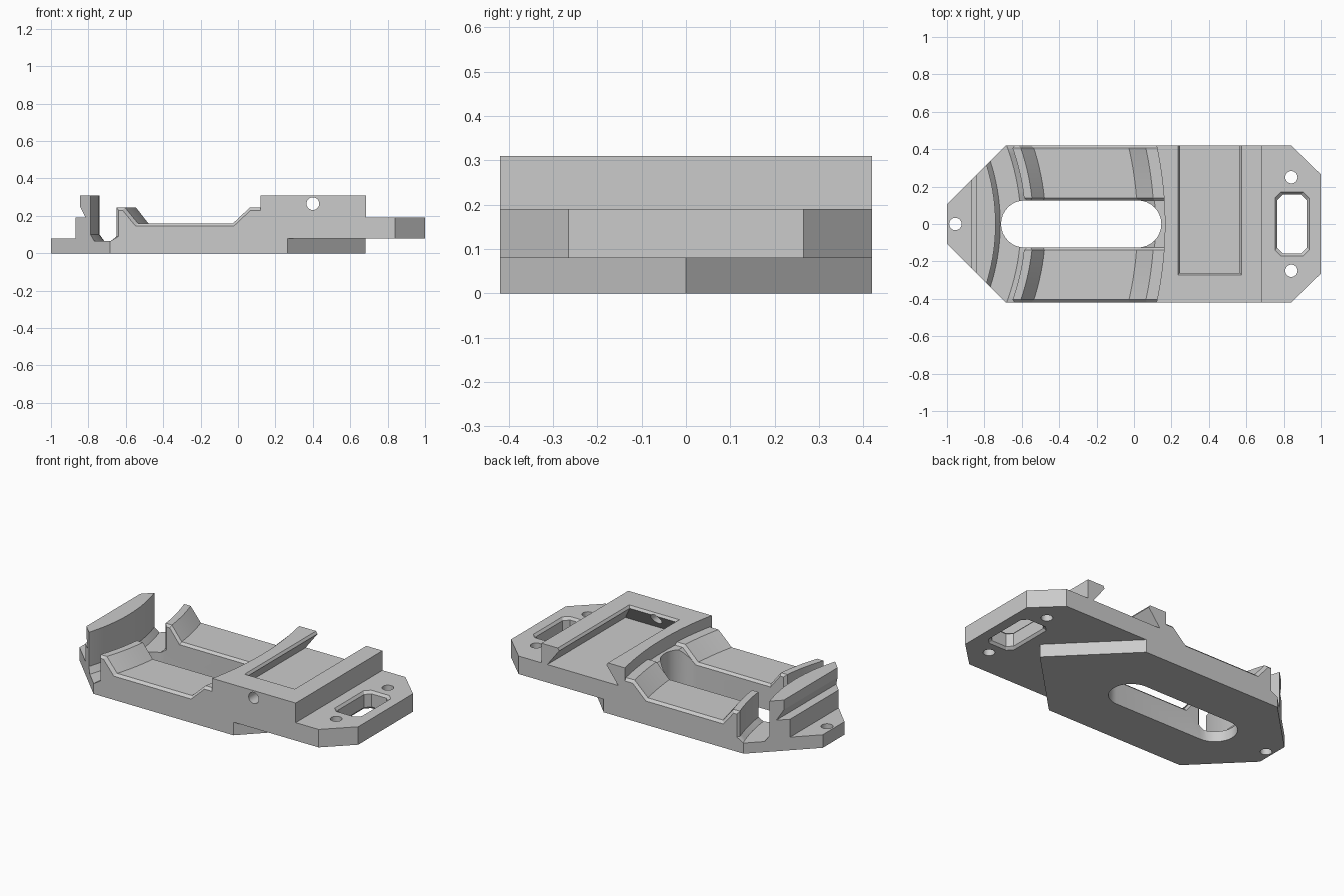
import bpy, bmesh, math

if "Cube" in bpy.data.objects:
    bpy.data.objects.remove(bpy.data.objects["Cube"])

grey = bpy.data.materials.new("plain grey")
grey.diffuse_color = (0.6, 0.6, 0.6, 1)
grey.use_nodes = True
grey.node_tree.nodes["Principled BSDF"].inputs["Base Color"].default_value = grey.diffuse_color


def loft(name, rings):
    """Closed solid through rings of equal point count."""
    bm = bmesh.new()
    vs = [[bm.verts.new(p) for p in r] for r in rings]
    n = len(rings[0])
    for a, b in zip(vs, vs[1:]):
        for i in range(n):
            j = (i + 1) % n
            bm.faces.new((a[i], a[j], b[j], b[i]))
    bm.faces.new(vs[0])
    bm.faces.new(vs[-1])
    bmesh.ops.recalc_face_normals(bm, faces=bm.faces)
    bmesh.ops.triangulate(bm, faces=[f for f in bm.faces if len(f.verts) > 4])
    me = bpy.data.meshes.new(name)
    bm.to_mesh(me)
    bm.free()
    me.materials.append(grey)
    ob = bpy.data.objects.new(name, me)
    bpy.context.collection.objects.link(ob)
    return ob


def prism(name, pts, z0, z1):
    return loft(name, [[(x, y, z) for x, y in pts] for z in (z0, z1)])


def circle(cx, cy, r, n=32):
    return [(cx + r * math.cos(2 * math.pi * i / n),
             cy + r * math.sin(2 * math.pi * i / n)) for i in range(n)]


def carve(target, cutter, op='DIFFERENCE'):
    bpy.context.view_layer.objects.active = target
    m = target.modifiers.new("cut", 'BOOLEAN')
    m.operation, m.solver, m.object = op, 'EXACT', cutter
    bpy.ops.object.modifier_apply(modifier=m.name)
    bpy.data.objects.remove(cutter)


# Cradle section: (radius about a far vertical axis, height), full and rim-chamfered
AXIS = -1.8
full = [(1.06, .31), (1.06, .10), (1.085, .065), (1.195, .065), (1.22, .09),
        (1.22, .245), (1.262, .245), (1.328, .16), (1.819, .16),
        (1.907, .245), (1.965, .245), (1.965, .31)]
rim = full[:4] + [(1.235, .09), (1.235, .23), (1.255, .23), (1.321, .145),
                  (1.826, .145), (1.914, .23), (1.965, .23), (1.965, .31)]
back_post = [(-1.05, 0), (-1.05, .08), (-.87, .08), (-.87, .19),
             (-.815, .19), (-.845, .25), (-.845, .31)]
block_end = [(.685, .31), (.685, .19), (1.05, .19), (1.05, 0)]

half = [0, .04, .08, .125, .14, .18, .22, .26, .30, .34, .375, .405, .42]
stations = [-y for y in half[:0:-1]] + half
rings = []
for y in stations:
    sect = rim if abs(y) < .13 or abs(y) > .41 else full
    arc = [(AXIS + math.sqrt(r * r - y * y), z) for r, z in sect]
    rings.append([(x, y, z) for x, z in back_post + arc + block_end])
body = loft("body", rings)

# Clipped corners of the plan outline
plan = [(-1, -.105), (-.58, -.525), (.735, -.522), (1, -.265),
        (1, .265), (.735, .522), (-.58, .525), (-1, .105)]
carve(body, prism("outline", plan, -.2, .6), 'INTERSECT')

# Pointed step under the end plate
carve(body, prism("under_step", [(.682, 0), (.164, .52), (1.2, .52),
                                 (1.2, -.52), (.164, -.52)], -.1, .08))

# Long rounded slot
slot = []
for k in range(34):
    side = 0 if k < 17 else 1
    a = -math.pi / 2 + math.pi * (k - side) / 16
    slot.append(((-.585 if side else .02) + .126 * math.cos(a), .126 * math.sin(a)))
carve(body, prism("slot", slot, -.1, .6))

# Undercut pocket in the block, open to the back
pocket = [[(x0, y0, z), (x1, y0, z), (x1, .6, z), (x0, .6, z)]
          for x0, x1, y0, z in ((.165, .645, -.335, .19), (.245, .565, -.262, .295),
                                (.235, .575, -.272, .31), (.235, .575, -.272, .4))]
carve(body, loft("pocket", pocket))


# Window in the end plate, chamfered above and below
def window(g, z):
    x, y, c = .08 + g, .158 + g, .03
    return [(.845 + u, v, z) for u, v in
            ((-x + c, -y), (x - c, -y), (x, -y + c), (x, y - c),
             (x - c, y), (-x + c, y), (-x, y - c), (-x, -y + c))]


carve(body, loft("window", [window(.012, .05), window(.012, .08), window(0, .095),
                            window(0, .175), window(.012, .19), window(.012, .25)]))

# Screw holes and the cross hole in the front wall
for cx, cy in ((-.955, 0), (.84, .25), (.84, -.25)):
    carve(body, prism("hole", circle(cx, cy, .033), -.1, .4))
carve(body, loft("cross_hole", [[(x, y, z) for x, z in circle(.4, .265, .034)]
                                for y in (-.6, -.15)]))

bpy.ops.object.select_all(action='DESELECT')
body.select_set(True)
bpy.context.view_layer.objects.active = body
bpy.ops.object.shade_smooth_by_angle(angle=math.radians(22))
